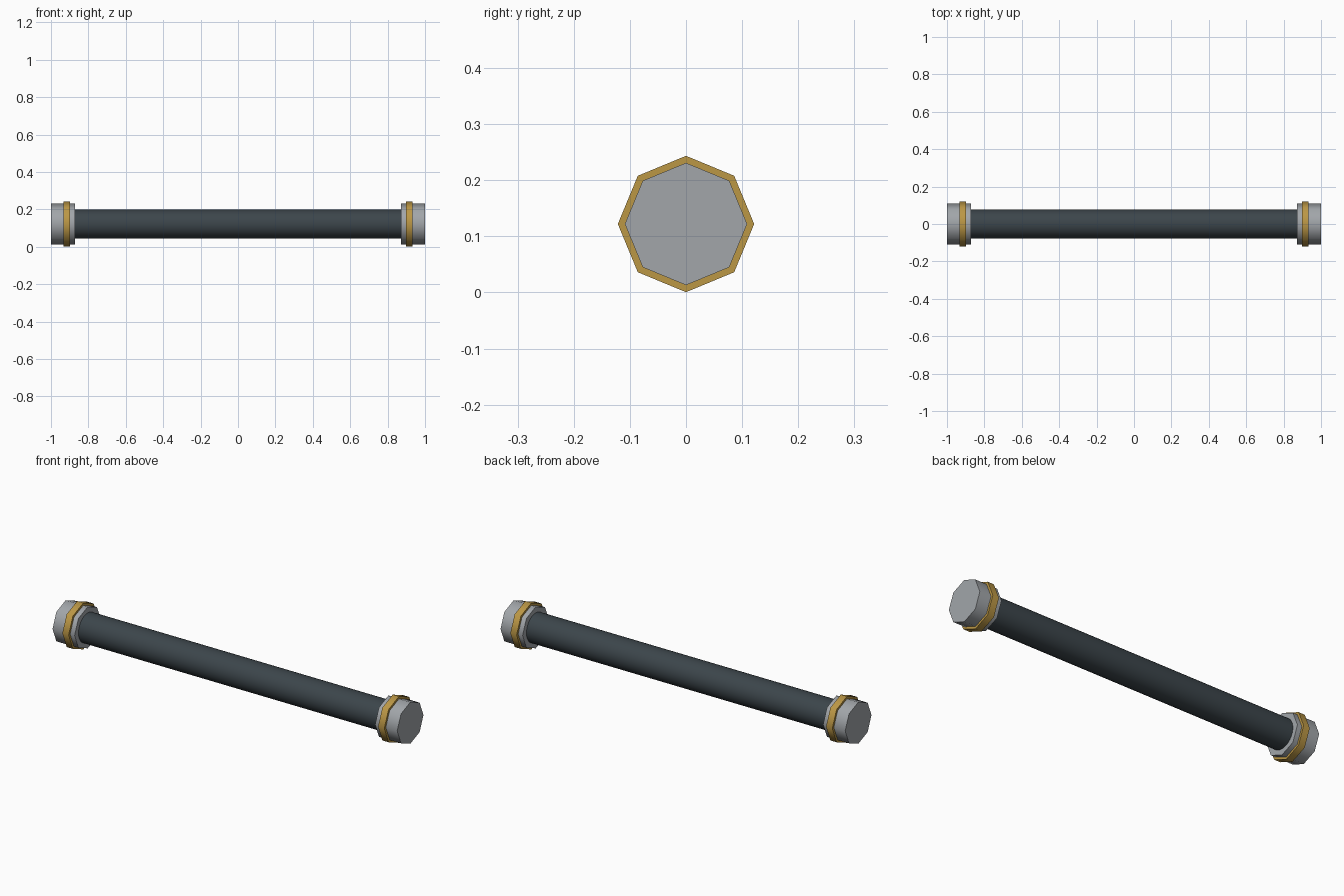
import bpy, math

if "Cube" in bpy.data.objects:
    bpy.data.objects.remove(bpy.data.objects["Cube"])

def material(name, rgb):
    m = bpy.data.materials.new(name)
    m.diffuse_color = (*rgb, 1)
    m.use_nodes = True
    m.node_tree.nodes["Principled BSDF"].inputs["Base Color"].default_value = m.diffuse_color
    return m

SLATE = material("dark slate", (0.045, 0.06, 0.07))
STEEL = material("steel grey", (0.36, 0.38, 0.40))
GOLD = material("gold", (0.50, 0.31, 0.06))
AXIS_Z = 0.122

def rod(name, x0, x1, radius, sides, mat, smooth_angle):
    """Cylinder along x with one corner pointing straight up."""
    bpy.ops.mesh.primitive_cylinder_add(
        vertices=sides, radius=radius, depth=x1 - x0,
        location=((x0 + x1) / 2, 0, AXIS_Z), rotation=(0, math.pi / 2, 0))
    ob = bpy.context.object
    ob.name = name
    ob.data.materials.append(mat)
    bpy.ops.object.shade_smooth_by_angle(angle=math.radians(smooth_angle))
    return ob

# long handle
rod("shaft", -0.88, 0.88, 0.077, 32, SLATE, 30)

# matching octagonal cap and raised band at each end
for side, s in (("left", -1), ("right", 1)):
    def span(a, b):
        return sorted((s * a, s * b))
    rod(side + "_cap", *span(0.872, 1.0), 0.109, 8, STEEL, 50)
    rod(side + "_band", *span(0.898, 0.934), 0.1215, 8, GOLD, 50)
